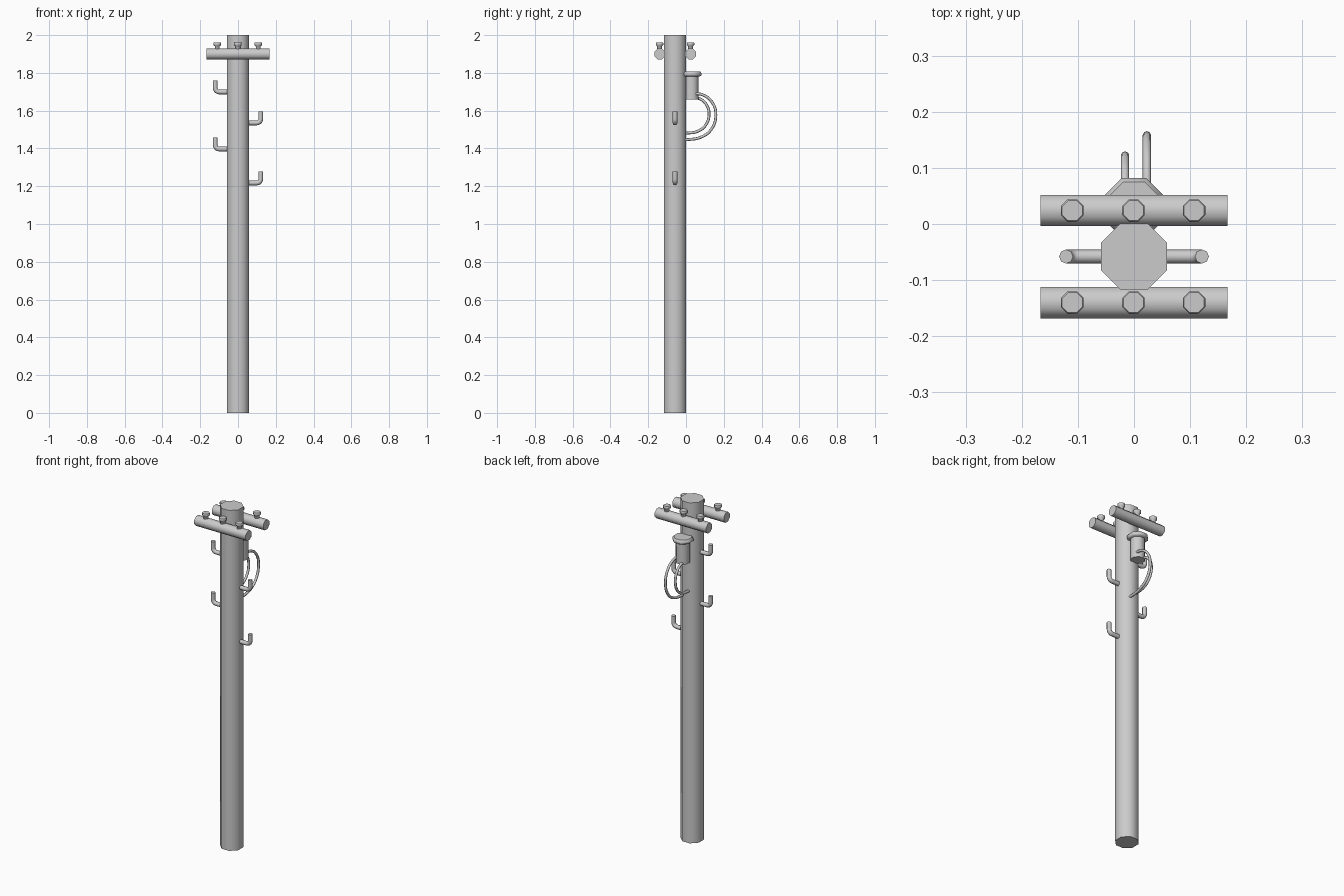
import bpy, bmesh, math
from mathutils import Vector, Matrix

cube = bpy.data.objects.get("Cube")
if cube:
    bpy.data.objects.remove(cube, do_unlink=True)

grey = bpy.data.materials.new("plain grey")
grey.use_nodes = True
grey.diffuse_color = (0.6, 0.6, 0.6, 1)
grey.node_tree.nodes["Principled BSDF"].inputs["Base Color"].default_value = (0.6, 0.6, 0.6, 1)

SIDES = 8
POLE_Y = -0.058


def finish(obj):
    obj.data.materials.clear()
    obj.data.materials.append(grey)
    bpy.ops.object.select_all(action='DESELECT')
    obj.select_set(True)
    bpy.context.view_layer.objects.active = obj
    bpy.ops.object.shade_smooth_by_angle(angle=math.radians(50))


def lathe(name, profile, location, along_x=False):
    """Closed eight-sided solid from (flat radius, height) pairs."""
    bm = bmesh.new()
    rings = []
    for r, z in profile:
        r /= math.cos(math.pi / SIDES)
        angles = [(i + 0.5) * math.tau / SIDES for i in range(SIDES)]
        rings.append([bm.verts.new((r * math.cos(a), r * math.sin(a), z)) for a in angles])
    for low, high in zip(rings, rings[1:]):
        for i in range(SIDES):
            j = (i + 1) % SIDES
            bm.faces.new((low[i], low[j], high[j], high[i]))
    bm.faces.new(rings[0][::-1])
    bm.faces.new(rings[-1])
    if along_x:
        bm.transform(Matrix.Rotation(math.pi / 2, 4, 'Y'))
    mesh = bpy.data.meshes.new(name)
    bm.to_mesh(mesh)
    bm.free()
    obj = bpy.data.objects.new(name, mesh)
    obj.location = location
    bpy.context.collection.objects.link(obj)
    finish(obj)


def tube(name, points, radius, smooth_path=True):
    """Round tube swept along a path, turned into a mesh."""
    curve = bpy.data.curves.new(name, 'CURVE')
    curve.dimensions = '3D'
    curve.bevel_depth = radius
    curve.bevel_resolution = 2
    curve.use_fill_caps = True
    curve.resolution_u = 6
    if smooth_path:
        spline = curve.splines.new('BEZIER')
        spline.bezier_points.add(len(points) - 1)
        for bp, p in zip(spline.bezier_points, points):
            bp.co = p
            bp.handle_left_type = bp.handle_right_type = 'AUTO'
    else:
        spline = curve.splines.new('POLY')
        spline.points.add(len(points) - 1)
        for sp, p in zip(spline.points, points):
            sp.co = (*p, 1)
    obj = bpy.data.objects.new(name, curve)
    bpy.context.collection.objects.link(obj)
    bpy.ops.object.select_all(action='DESELECT')
    obj.select_set(True)
    bpy.context.view_layer.objects.active = obj
    bpy.ops.object.convert(target='MESH')
    finish(bpy.context.object)


# Pole
lathe("pole", [(0.059, 0), (0.059, 2)], (0, POLE_Y, 0))

# Cross arms with three insulators each
for side, y in (("front", -0.14), ("back", 0.024)):
    lathe(side + "_cross_arm", [(0.028, -0.167), (0.028, 0.167)], (0, y, 1.9), along_x=True)
    for i, x in enumerate((-0.11, -0.001, 0.107)):
        lathe(f"{side}_insulator_{i + 1}",
              [(0.013, -0.01), (0.013, 0.014), (0.020, 0.020), (0.020, 0.031), (0.018, 0.034)],
              (x, y, 1.927))

# Transformer can with overhanging lid
lathe("transformer_can", [(0.037, 1.66), (0.037, 1.79)], (0, 0.029, 0))
lathe("transformer_lid", [(0.046, 1.782), (0.053, 1.788), (0.053, 1.798), (0.046, 1.808)],
      (0, 0.029, 0))

# Cables looping from the can back to the pole
outer = [(0.04, 1.69), (0.085, 1.685), (0.138, 1.645), (0.158, 1.575),
         (0.133, 1.50), (0.08, 1.46), (0.0, 1.446), (-0.03, 1.444)]
inner = [(0.04, 1.668), (0.075, 1.662), (0.109, 1.63), (0.122, 1.58),
         (0.105, 1.525), (0.065, 1.492), (0.0, 1.481), (-0.03, 1.48)]
for name, x, path in (("outer_cable", 0.023, outer), ("inner_cable", -0.016, inner)):
    tube(name, [(x, y, z) for y, z in path], 0.0075)

# Climbing pegs: out from the pole, then bent upward
BEND = 0.022
for i, (side, z) in enumerate(((-1, 1.699), (1, 1.535), (-1, 1.397), (1, 1.217))):
    path = [(0.04, 0)]
    for k in range(6):
        a = k / 5 * math.pi / 2
        path.append((0.121 - BEND + BEND * math.sin(a), BEND - BEND * math.cos(a)))
    path.append((0.121, 0.061))
    tube(f"climbing_peg_{i + 1}", [(side * x, POLE_Y, z + h) for x, h in path], 0.0125, False)
